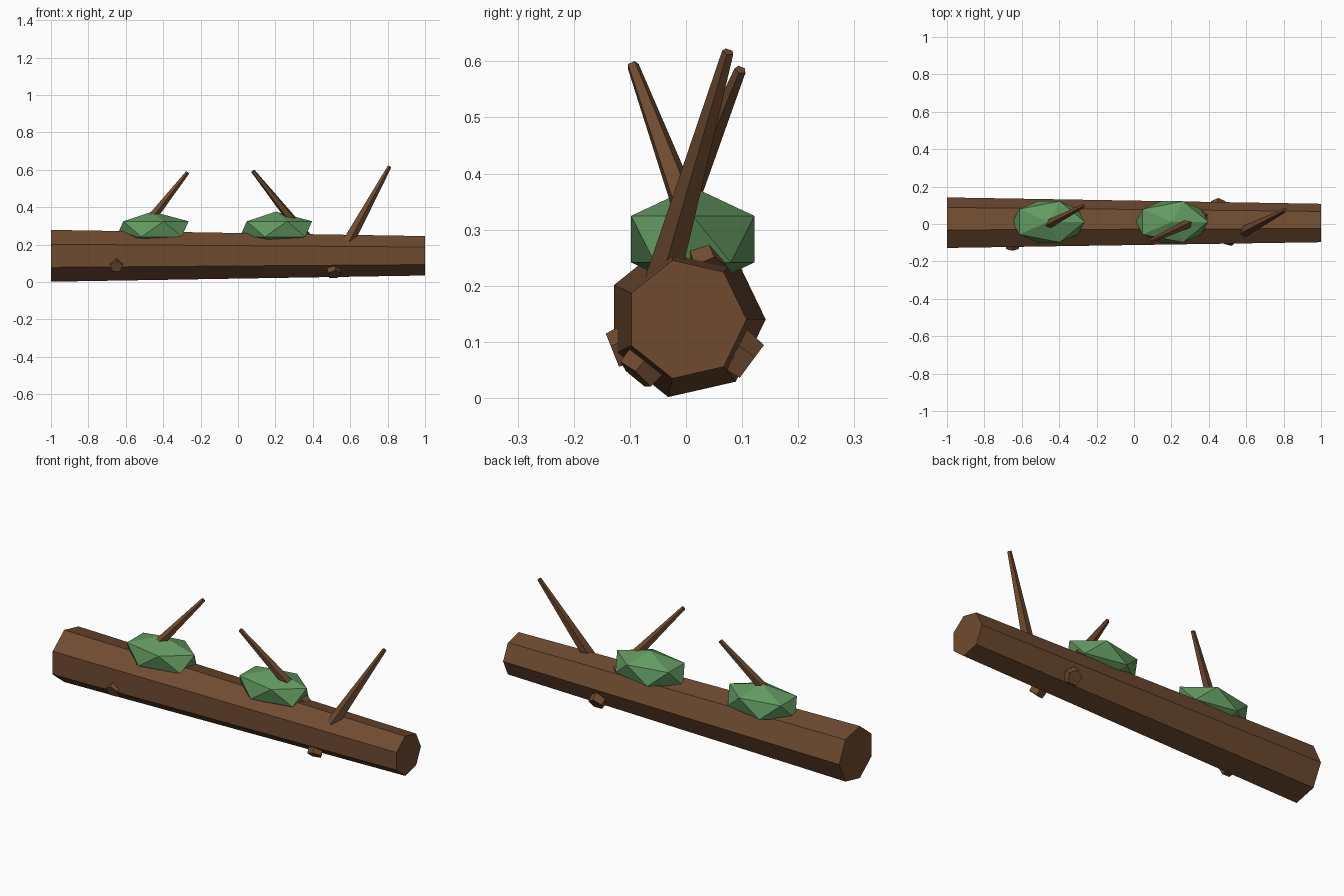
import bpy
import bmesh
import math
from mathutils import Matrix, Vector

cube = bpy.data.objects.get("Cube")
if cube:
    bpy.data.objects.remove(cube, do_unlink=True)


def material(name, colour):
    mat = bpy.data.materials.new(name)
    mat.use_nodes = True
    mat.diffuse_color = (*colour, 1)
    mat.node_tree.nodes["Principled BSDF"].inputs["Base Color"].default_value = (*colour, 1)
    return mat


bark = material("bark_brown", (0.16, 0.07, 0.03))
moss = material("moss_green", (0.125, 0.32, 0.12))


def finish(name, bm, mat):
    mesh = bpy.data.meshes.new(name)
    bm.to_mesh(mesh)
    bm.free()
    mesh.materials.append(mat)
    obj = bpy.data.objects.new(name, mesh)
    bpy.context.collection.objects.link(obj)
    return obj


def tapered(name, start, end, r1, r2, sides, spin=0):
    """Flat-sided tapered rod between two points."""
    start, end = Vector(start), Vector(end)
    axis = end - start
    bm = bmesh.new()
    bmesh.ops.create_cone(bm, cap_ends=True, segments=sides, radius1=r1,
                          radius2=r2, depth=axis.length)
    turn = axis.to_track_quat("Z", "Y").to_matrix().to_4x4()
    bm.transform(Matrix.Translation((start + end) / 2) @ turn
                 @ Matrix.Rotation(spin, 4, "Z"))
    return finish(name, bm, bark)


# Seven-sided trunk, one ridge pointing straight back
bm = bmesh.new()
rings = []
for x, radius in ((-1, 0.142), (1, 0.108)):
    angles = [i * math.tau / 7 for i in range(7)]
    rings.append([bm.verts.new((x, radius * math.cos(a), 0.14 + radius * math.sin(a)))
                  for a in angles])
for i in range(7):
    j = (i + 1) % 7
    bm.faces.new((rings[0][i], rings[0][j], rings[1][j], rings[1][i]))
bm.faces.new(rings[0])
bm.faces.new(rings[1])
bmesh.ops.recalc_face_normals(bm, faces=bm.faces)
finish("log_trunk", bm, bark)

# Faceted moss clumps
for name, x in (("moss_clump_right", -0.457), ("moss_clump_left", 0.203)):
    bm = bmesh.new()
    bmesh.ops.create_icosphere(bm, subdivisions=1, radius=1)
    bm.transform(Matrix.Translation((x, 0.012, 0.283))
                 @ Matrix.Diagonal((0.216, 0.129, 0.093, 1)))
    finish(name, bm, moss)

# Long thin branches
tapered("branch_right", (-0.55, -0.05, 0.23), (-0.27, 0.097, 0.585), 0.032, 0.011, 5)
tapered("branch_middle", (0.37, 0.04, 0.23), (0.08, -0.095, 0.593), 0.032, 0.011, 5)
tapered("branch_left", (0.57, -0.05, 0.18), (0.81, 0.075, 0.617), 0.034, 0.011, 5)

# Short broken knots on the sides
tapered("knot_front_right", (-0.65, -0.06, 0.11), (-0.65, -0.13, 0.082), 0.045, 0.035, 5)
tapered("knot_front_left", (0.5, -0.03, 0.11), (0.515, -0.09, 0.04), 0.045, 0.037, 5)
tapered("knot_back", (0.45, 0.05, 0.11), (0.45, 0.115, 0.062), 0.05, 0.04, 5)
